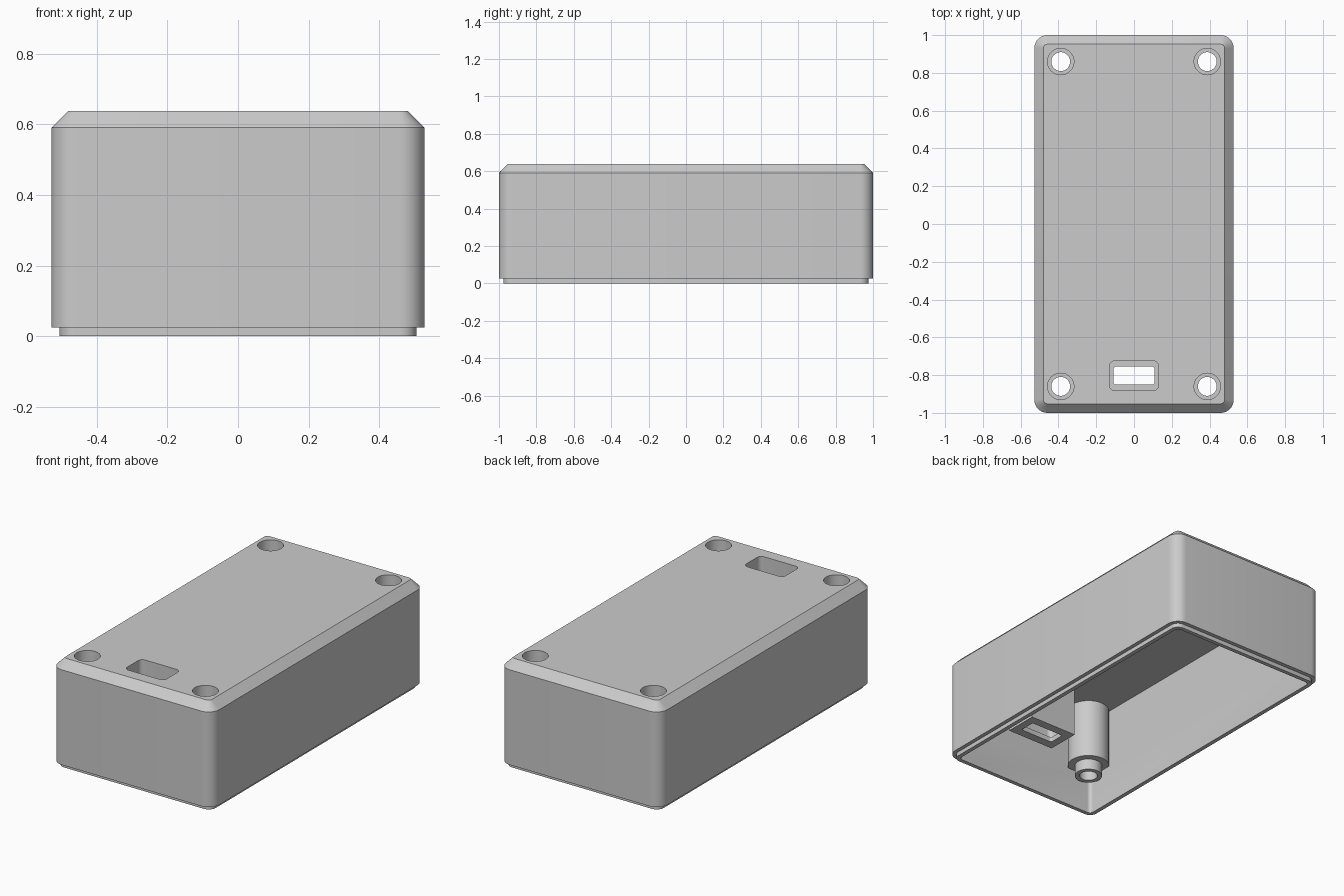
import bpy, bmesh, math

if "Cube" in bpy.data.objects:
    bpy.data.objects.remove(bpy.data.objects["Cube"])

grey = bpy.data.materials.new("light grey plastic")
grey.diffuse_color = (0.6, 0.6, 0.6, 1)
grey.use_nodes = True
grey.node_tree.nodes["Principled BSDF"].inputs["Base Color"].default_value = grey.diffuse_color


def rounded_loop(hx, hy, r, z, cx, cy, seg=8):
    """Points of a rounded rectangle; r = hx = hy gives a circle."""
    pts = []
    for q, (sx, sy) in enumerate([(1, 1), (-1, 1), (-1, -1), (1, -1)]):
        for i in range(seg + 1):
            a = math.pi / 2 * (q + i / seg)
            pts.append((cx + sx * (hx - r) + r * math.cos(a),
                        cy + sy * (hy - r) + r * math.sin(a), z))
    return pts


def loft(name, rings, cx=0, cy=0):
    """Closed solid through rings of (half x, half y, corner radius, z)."""
    bm = bmesh.new()
    loops = [[bm.verts.new(p) for p in rounded_loop(*ring, cx, cy)] for ring in rings]
    n = len(loops[0])
    for a, b in zip(loops, loops[1:]):
        for i in range(n):
            j = (i + 1) % n
            bm.faces.new((a[i], a[j], b[j], b[i]))
    bm.faces.new(loops[0])
    bm.faces.new(loops[-1])
    bmesh.ops.remove_doubles(bm, verts=bm.verts, dist=1e-5)
    bmesh.ops.recalc_face_normals(bm, faces=bm.faces)
    me = bpy.data.meshes.new(name)
    bm.to_mesh(me)
    bm.free()
    me.materials.append(grey)
    ob = bpy.data.objects.new(name, me)
    bpy.context.collection.objects.link(ob)
    return ob


def round_loft(name, steps, cx, cy):
    return loft(name, [(r, r, r, z) for r, z in steps], cx, cy)


def combine(target, tool, operation):
    mod = target.modifiers.new(operation.lower(), 'BOOLEAN')
    mod.operation = operation
    mod.solver = 'EXACT'
    mod.object = tool
    tool.hide_render = True
    bpy.context.view_layer.objects.active = target
    bpy.ops.object.modifier_apply(modifier=mod.name)
    bpy.data.objects.remove(tool, do_unlink=True)


# Hollow cover: ceiling, inner wall, bottom lip, outer wall, chamfered top
cover = loft("enclosure_cover", [
    (0.48, 0.952, 0.022, 0.59),
    (0.48, 0.952, 0.022, 0.0),
    (0.505, 0.976, 0.046, 0.0),
    (0.505, 0.976, 0.046, 0.025),
    (0.528, 1.0, 0.07, 0.025),
    (0.528, 1.0, 0.07, 0.59),
    (0.48, 0.952, 0.022, 0.638),
])

# Stepped screw posts in the four corners, and the port housing
corners = [(sx * 0.388, sy * 0.86) for sx in (-1, 1) for sy in (-1, 1)]
for x, y in corners:
    post = round_loft("screw_post", [(0.076, 0.17), (0.076, 0.235),
                                     (0.116, 0.235), (0.116, 0.60)], x, y)
    combine(cover, post, 'UNION')
PORT_Y = -0.803
housing = loft("port_housing", [(0.155, 0.1, 0, 0.28), (0.155, 0.1, 0, 0.60)], 0, PORT_Y)
combine(cover, housing, 'UNION')

# Counterbored screw holes and the stepped port opening
for x, y in corners:
    bore = round_loft("screw_bore", [(0.05, 0.1), (0.05, 0.28),
                                     (0.07, 0.28), (0.07, 0.7)], x, y)
    combine(cover, bore, 'DIFFERENCE')
opening = loft("port_opening", [
    (0.108, 0.048, 0.012, 0.2), (0.108, 0.048, 0.012, 0.31),
    (0.13, 0.078, 0.028, 0.31), (0.13, 0.078, 0.028, 0.7)], 0, PORT_Y)
combine(cover, opening, 'DIFFERENCE')

# Smooth fillets and bores, crisp edges
bpy.ops.object.select_all(action='DESELECT')
cover.select_set(True)
bpy.context.view_layer.objects.active = cover
bpy.ops.object.shade_smooth_by_angle(angle=math.radians(30))
